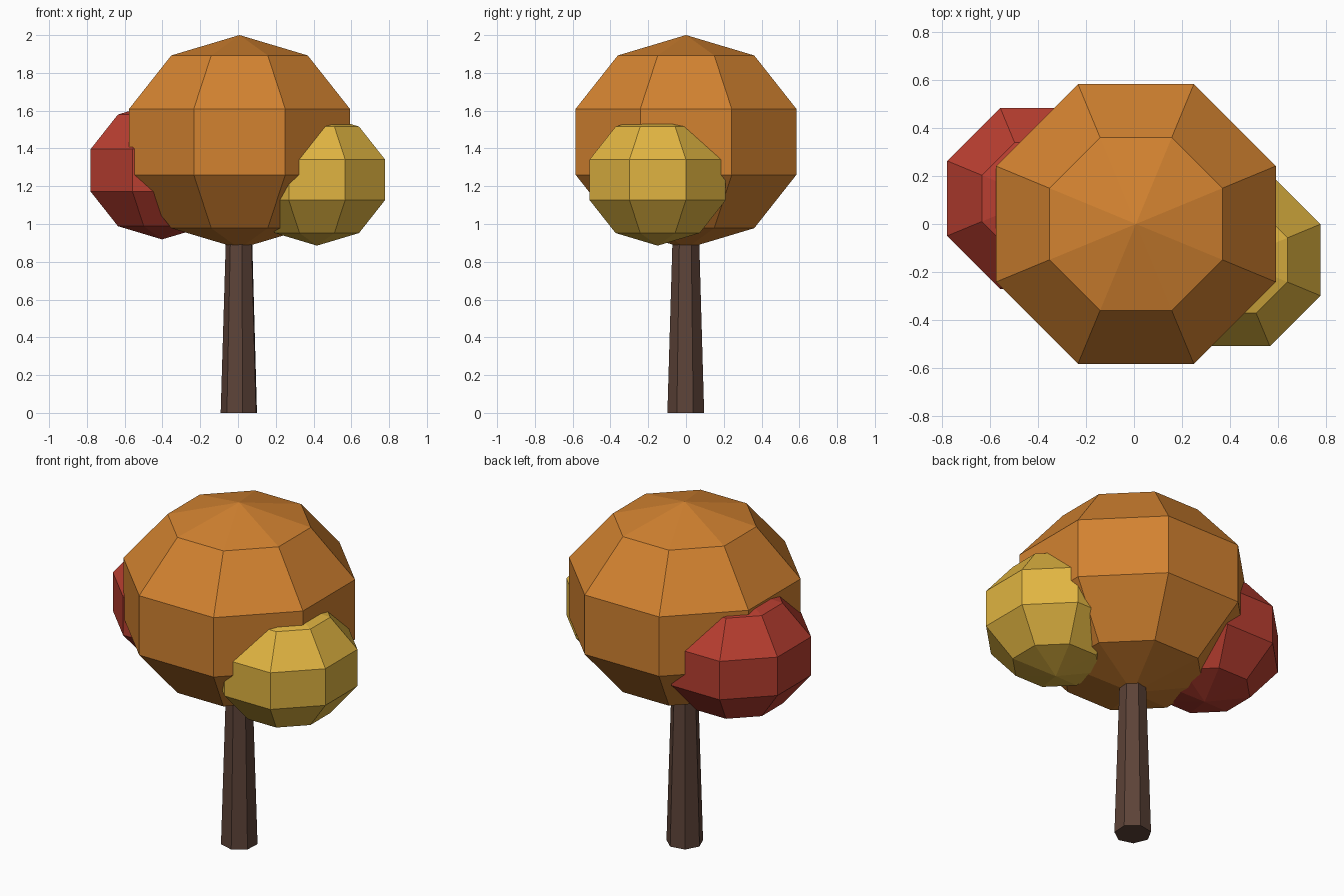
import bpy
import bmesh
from math import cos, sin, tau, radians
from mathutils import Matrix, Vector

if "Cube" in bpy.data.objects:
    bpy.data.objects.remove(bpy.data.objects["Cube"], do_unlink=True)

TURN = radians(22.5)   # every part shares this rotation about z
SQUASH = 0.85          # leaf clumps are flattened vertically


def material(name, *rgb):
    """Flat material from 0-255 display values, stored as linear."""
    lin = [((c / 255 + 0.055) / 1.055) ** 2.4 for c in rgb] + [1.0]
    mat = bpy.data.materials.new(name)
    mat.use_nodes = True
    mat.diffuse_color = lin
    bsdf = mat.node_tree.nodes["Principled BSDF"]
    bsdf.inputs["Base Color"].default_value = lin
    bsdf.inputs["Roughness"].default_value = 0.9
    return mat


def finish(bm, name, mat):
    """Turn a bmesh into a flat-shaded object."""
    bmesh.ops.recalc_face_normals(bm, faces=bm.faces)
    mesh = bpy.data.meshes.new(name)
    bm.to_mesh(mesh)
    bm.free()
    mesh.materials.append(mat)
    obj = bpy.data.objects.new(name, mesh)
    bpy.context.collection.objects.link(obj)
    return obj


def leaf_clump(name, center, radius, mat):
    """Low-poly squashed ball with eight sides and five bands."""
    bm = bmesh.new()
    bmesh.ops.create_uvsphere(bm, u_segments=8, v_segments=5, radius=radius)
    shape = (Matrix.Translation(center) @ Matrix.Rotation(TURN, 4, "Z")
             @ Matrix.Diagonal((1, 1, SQUASH, 1)))
    bm.transform(shape)
    finish(bm, name, mat)


def tapered_post(name, x, sides, levels, mat):
    """Capped tapering post; levels are (radius, height) pairs."""
    bm = bmesh.new()
    rings = []
    for radius, z in levels:
        angles = [TURN + tau * i / sides for i in range(sides)]
        rings.append([bm.verts.new(Vector((x + radius * cos(a), radius * sin(a), z)))
                      for a in angles])
    for low, high in zip(rings, rings[1:]):
        for i in range(sides):
            j = (i + 1) % sides
            bm.faces.new((low[i], low[j], high[j], high[i]))
    bm.faces.new(rings[0][::-1])
    bm.faces.new(rings[-1])
    finish(bm, name, mat)


bark = material("brown bark", 93, 67, 56)
orange = material("orange leaves", 210, 130, 48)
gold = material("golden leaves", 224, 180, 65)
red = material("red leaves", 184, 62, 48)

# Trunk, its top hidden inside the crown
tapered_post("trunk", 0.008, 7, [(0.1, 0), (0.07, 1.0)], bark)

# Crown and the two side clumps
leaf_clump("main_crown", (0.008, 0.0, 1.435), 0.665, orange)
leaf_clump("left_leaf_clump", (0.418, -0.15, 1.234), 0.41, gold)
leaf_clump("right_leaf_clump", (-0.402, 0.107, 1.284), 0.43, red)
